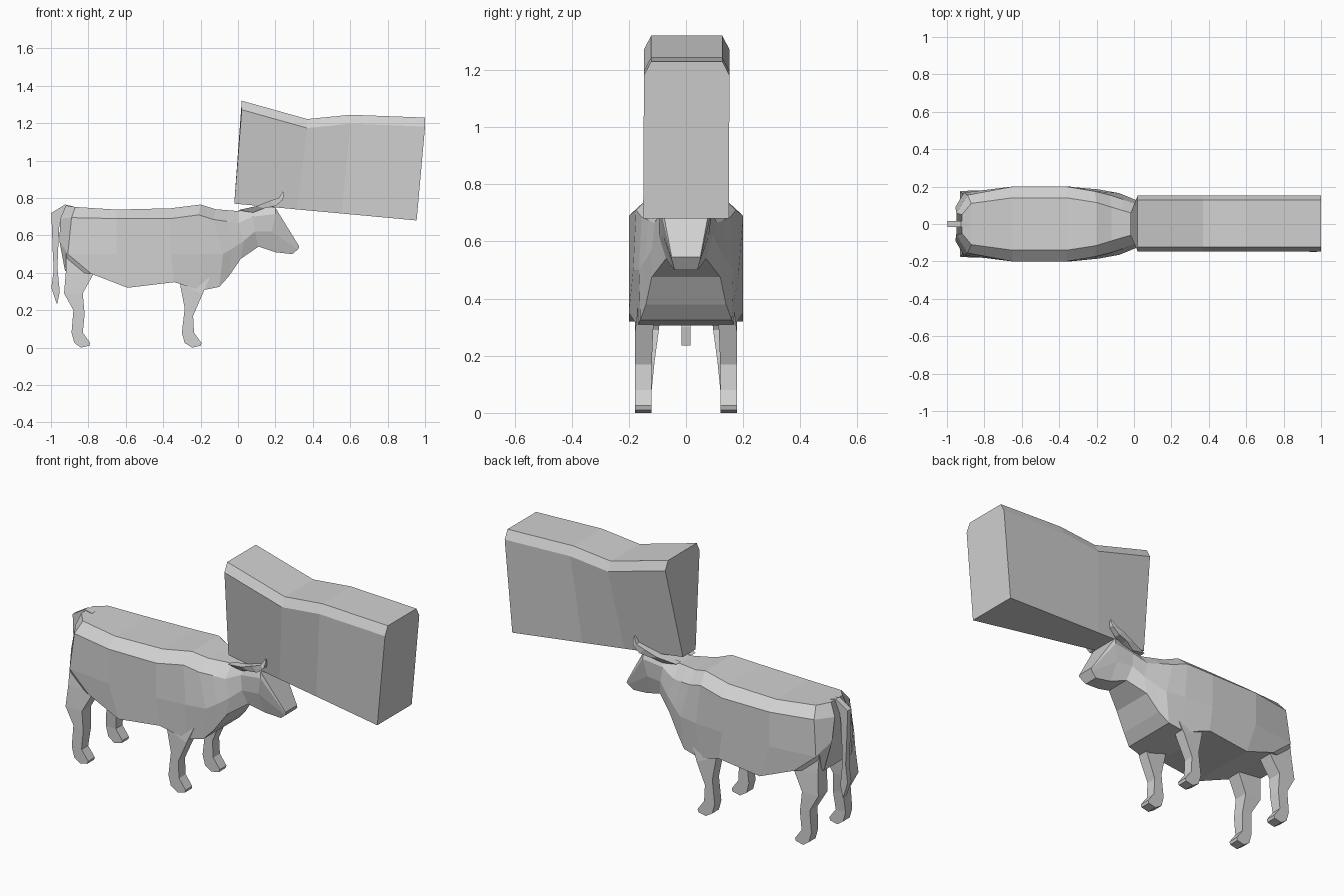
import bpy, bmesh

if "Cube" in bpy.data.objects:
    bpy.data.objects.remove(bpy.data.objects["Cube"], do_unlink=True)

grey = bpy.data.materials.new("plain grey")
grey.use_nodes = True
grey.diffuse_color = (0.64, 0.64, 0.64, 1)
bsdf = next(n for n in grey.node_tree.nodes if n.type == 'BSDF_PRINCIPLED')
bsdf.inputs["Base Color"].default_value = (0.64, 0.64, 0.64, 1)


def loft(name, rings):
    """Skin a row of closed rings and cap both ends."""
    bm = bmesh.new()
    rows = [[bm.verts.new(p) for p in ring] for ring in rings]
    n = len(rows[0])
    for a, b in zip(rows, rows[1:]):
        for i in range(n):
            j = (i + 1) % n
            bm.faces.new((a[i], a[j], b[j], b[i]))
    bm.faces.new(rows[0])
    bm.faces.new(rows[-1])
    bmesh.ops.recalc_face_normals(bm, faces=bm.faces)
    mesh = bpy.data.meshes.new(name)
    bm.to_mesh(mesh)
    bm.free()
    mesh.materials.append(grey)
    obj = bpy.data.objects.new(name, mesh)
    bpy.context.collection.objects.link(obj)


def section(half):
    """Close a half section given as (x, half width, z) from spine to belly."""
    return [(x, w, z) for x, w, z in half] + [(x, -w, z) for x, w, z in reversed(half)]


# Trunk, neck and head in one skin: spine edge, shoulder, flank, belly
body = [
    [(-.92, .05, .76), (-.95, .06, .69), (-.955, .09, .57), (-.925, .12, .41)],
    [(-.87, .11, .752), (-.89, .155, .695), (-.91, .168, .50), (-.785, .18, .395)],
    [(-.65, .14, .738), (-.65, .20, .69), (-.65, .20, .50), (-.59, .20, .32)],
    [(-.36, .14, .745), (-.36, .20, .69), (-.36, .20, .50), (-.34, .20, .35)],
    [(-.20, .115, .765), (-.21, .175, .71), (-.19, .185, .50), (-.20, .17, .305)],
    [(-.12, .09, .74), (-.13, .155, .685), (-.08, .165, .50), (-.10, .16, .325)],
    [(-.06, .072, .735), (-.06, .132, .675), (-.03, .145, .53), (-.05, .14, .38)],
    [(0, .055, .73), (0, .11, .665), (.03, .12, .57), (.015, .12, .475)],
    [(.10, .06, .755), (.08, .09, .70), (.09, .095, .62), (.11, .07, .54)],
    [(.20, .088, .748), (.20, .092, .715), (.18, .08, .62), (.20, .05, .51)],
    [(.325, .05, .545), (.327, .05, .535), (.32, .047, .525), (.29, .04, .50)],
]
loft("body", [section(s) for s in body])

# Legs and horns: back (x, z), front (x, z), inner y, outer y
hind_leg = [
    (-.92, .52, -.78, .52, .09, .15), (-.92, .41, -.775, .39, .085, .165),
    (-.93, .29, -.83, .29, .095, .175), (-.88, .20, -.82, .18, .11, .178),
    (-.89, .08, -.83, .08, .12, .178), (-.875, .025, -.79, .025, .12, .178),
    (-.84, 0, -.795, .01, .12, .178),
]
fore_leg = [
    (-.32, .42, -.14, .40, .11, .165), (-.31, .34, -.19, .285, .115, .178),
    (-.285, .21, -.24, .17, .12, .178), (-.30, .08, -.235, .08, .12, .178),
    (-.285, .025, -.195, .025, .12, .178), (-.245, 0, -.20, .01, .12, .178),
]
horn = [
    (0, .735, .08, .722, .045, .085), (.10, .757, .14, .745, .065, .11),
    (.17, .785, .20, .757, .085, .12), (.22, .802, .24, .79, .093, .12),
    (.24, .835, .246, .825, .098, .108),
]
for part, rings in (("hind_leg", hind_leg), ("fore_leg", fore_leg), ("horn", horn)):
    for side, s in (("left", 1), ("right", -1)):
        loft(f"{part}_{side}", [
            [(xa, s * y0, za), (xa, s * y1, za), (xb, s * y1, zb), (xb, s * y0, zb)]
            for xa, za, xb, zb, y0, y1 in rings])

# Tail: thin strip with a tufted end
tail = [(-.88, .755, -.90, .70), (-.925, .765, -.945, .70), (-.998, .72, -.955, .66),
        (-.99, .50, -.963, .50), (-.985, .42, -.965, .42), (-.998, .32, -.953, .30),
        (-.97, .235, -.966, .235)]
loft("tail", [[(xa, -.016, za), (xa, .016, za), (xb, .016, zb), (xb, -.016, zb)]
              for xa, za, xb, zb in tail])

# Raised block, chamfered along the dipping top and narrowed at its lower back:
# top (x, z), bottom (x, z), bottom half width
block = [(.02, 1.32, -.02, .77, .055), (.37, 1.222, .315, .739, .088),
         (.60, 1.245, .555, .717, .111), (1.0, 1.23, .955, .68, .15)]
loft("block", [
    [(xb, -w, zb), (xt, -.147, zt - .048), (xt, -.122, zt),
     (xt, .127, zt), (xt, .152, zt - .048), (xb, w, zb)]
    for xt, zt, xb, zb, w in block])
